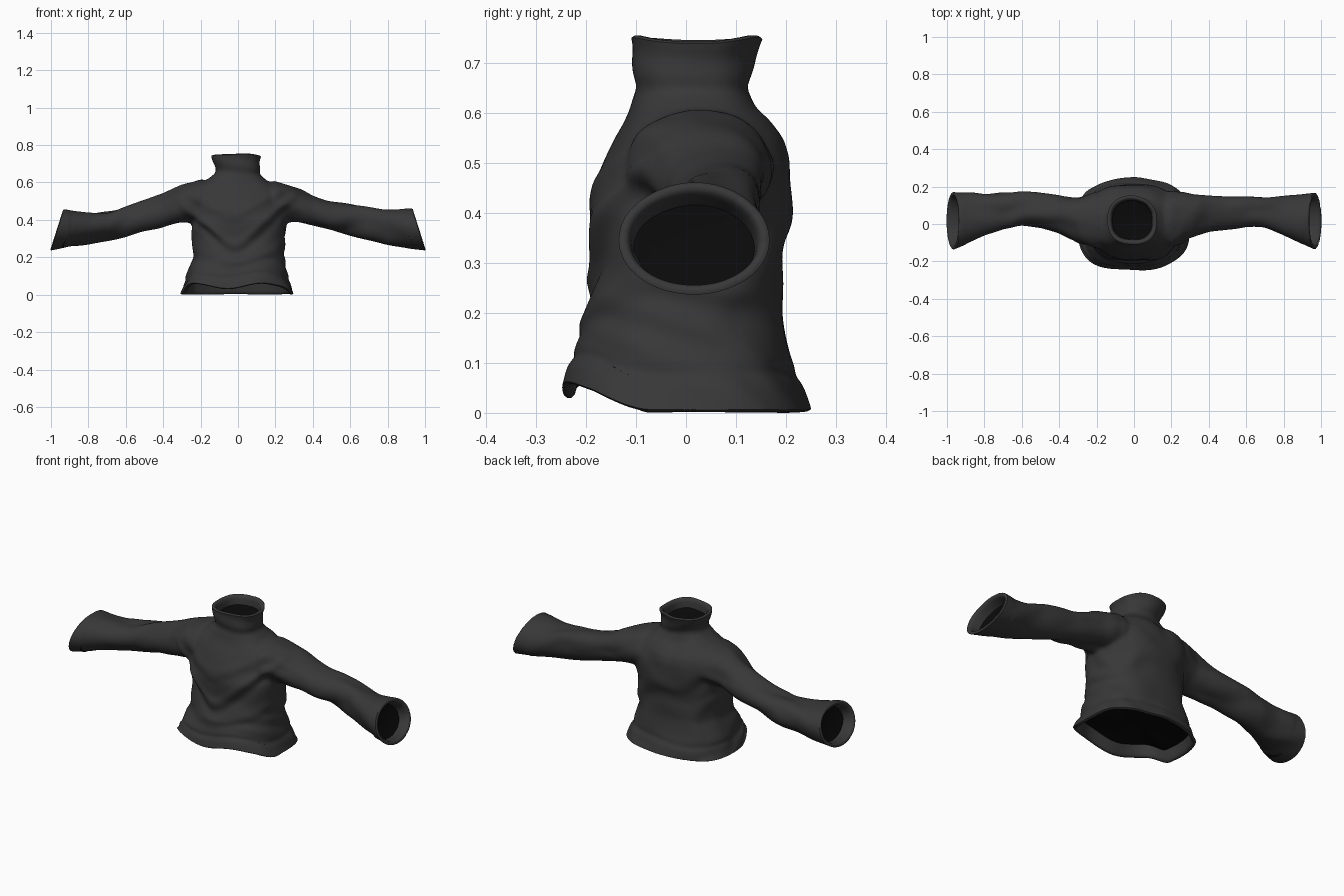
import bpy, bmesh, math
from mathutils import Vector, noise

if "Cube" in bpy.data.objects:
    bpy.data.objects.remove(bpy.data.objects["Cube"])


def material(name, v):
    m = bpy.data.materials.new(name)
    m.diffuse_color = (v, v, v, 1)
    m.use_nodes = True
    m.node_tree.nodes["Principled BSDF"].inputs["Base Color"].default_value = m.diffuse_color
    return m


cloth = material("charcoal cloth", 0.039)
dark = material("dark inside", 0.003)
N = 56


def loft(bm, rings):
    """Skin a closed body through rings of points."""
    loops = [[bm.verts.new(p) for p in r] for r in rings]
    for a, b in zip(loops, loops[1:]):
        for i in range(N):
            j = (i + 1) % N
            bm.faces.new((a[i], a[j], b[j], b[i]))
    bm.faces.new(loops[0][::-1])
    bm.faces.new(loops[-1])


def oval(a0, a1, b0, b1, power):
    """Superellipse fitted between two pairs of limits."""
    out = []
    for i in range(N):
        t = 2 * math.pi * i / N
        c, s = math.cos(t), math.sin(t)
        u = math.copysign(abs(c) ** (2 / power), c)
        v = math.copysign(abs(s) ** (2 / power), s)
        out.append(((a0 + a1) / 2 + u * (a1 - a0) / 2, (b0 + b1) / 2 + v * (b1 - b0) / 2))
    return out


# Torso and neck: height, left, right, front, back
TORSO = [(-.06, -.31, .30, -.25, .255), (.01, -.30, .285, -.247, .245), (.05, -.285, .275, -.24, .23),
         (.10, -.275, .262, -.226, .213), (.20, -.243, .250, -.203, .198), (.30, -.245, .250, -.184, .193),
         (.40, -.25, .258, -.194, .209), (.46, -.255, .25, -.183, .214), (.51, -.255, .245, -.163, .212),
         (.55, -.25, .23, -.143, .198), (.58, -.235, .205, -.125, .17), (.61, -.18, .155, -.113, .135),
         (.65, -.12, .112, -.103, .12), (.70, -.125, .117, -.106, .13), (.745, -.145, .122, -.112, .152),
         (.82, -.152, .127, -.115, .162)]
# Sleeves: distance from centre, bottom, top, front, back, cuff slant
RIGHT = [(.08, .40, .60, -.07, .14, 0), (.20, .385, .61, -.12, .18, 0), (.30, .395, .577, -.08, .168, 0),
         (.40, .372, .537, -.04, .158, .05), (.50, .345, .507, -.027, .153, .1), (.60, .32, .494, -.014, .152, .15),
         (.70, .29, .479, -.024, .149, .2), (.80, .265, .459, -.06, .146, .25), (.88, .25, .456, -.10, .158, .3),
         (.965, .238, .462, -.138, .169, .32), (1.04, .23, .466, -.155, .174, .32)]
LEFT = [(.08, .40, .60, -.07, .14, 0), (.20, .385, .622, -.13, .17, 0), (.30, .39, .59, -.10, .145, 0),
        (.40, .362, .543, -.05, .153, .05), (.50, .342, .509, -.025, .16, .1), (.60, .315, .479, -.014, .174, .15),
        (.70, .29, .45, -.024, .179, .2), (.80, .27, .443, -.056, .164, .25), (.88, .255, .449, -.098, .17, .3),
        (.965, .238, .462, -.138, .172, .32), (1.04, .23, .466, -.155, .176, .32)]

bm = bmesh.new()
loft(bm, [[(x, y, r[0]) for x, y in oval(*r[1:], 2.75 if r[0] < .12 else 2.45)] for r in TORSO])
for side, table in ((1, RIGHT), (-1, LEFT)):
    loft(bm, [[(side * (x - k * (z - (z0 + z1) / 2)), y, z) for y, z in oval(y0, y1, z0, z1, 2)]
              for x, z0, z1, y0, y1, k in table])
bmesh.ops.recalc_face_normals(bm, faces=bm.faces)
mesh = bpy.data.meshes.new("sweater")
bm.to_mesh(mesh)
bm.free()
sweater = bpy.data.objects.new("sweater", mesh)
bpy.context.collection.objects.link(sweater)

# Fuse the tubes into one garment
rm = sweater.modifiers.new("fuse", 'REMESH')
rm.mode = 'VOXEL'
rm.voxel_size = 0.0095
sm = sweater.modifiers.new("soften", 'SMOOTH')
sm.factor = 0.5
sm.iterations = 14
dg = bpy.context.evaluated_depsgraph_get()
sweater.data = bpy.data.meshes.new_from_object(sweater.evaluated_get(dg))
sweater.modifiers.clear()

# Cut the neck, hem and cuff openings
bm = bmesh.new()
bm.from_mesh(sweater.data)
cuts = [((0, 0, .745), (0, 0, 1)), ((0, 0, .008), (0, 0, -1)),
        ((.965, 0, .349), (1, 0, .32)), ((-.965, 0, .349), (-1, 0, .32))]
for co, no in cuts:
    bmesh.ops.bisect_plane(bm, geom=bm.verts[:] + bm.edges[:] + bm.faces[:], dist=1e-5,
                           plane_co=co, plane_no=no, clear_outer=True)
bmesh.ops.remove_doubles(bm, verts=bm.verts, dist=0.002)
bm.normal_update()


def bump(d, w):
    return math.exp(-(d / w) ** 2)


def fold(p):
    """Height of the cloth folds at a point."""
    x, y, z = p
    ax = abs(x)
    arm = min(1, max(0, (ax - .22) / .12))
    h = 0.0
    n = noise.noise(p * 5)
    # draped V folds on the chest, softer ones on the back
    if y < .05:
        for base, slope, amp in ((.28, .9, .010), (.17, .5, .004), (.44, .6, .004)):
            d = z - base - slope * (math.hypot(x + .02, .05) - .05) + .03 * n
            h += amp * (bump(d, .03) - .8 * bump(d + .055, .03)) * (1 - arm) * min(1, (.05 - y) / .1)
    else:
        h += .005 * math.sin(20 * (z + .5 * x) + 4 * n) * (1 - arm) * min(1, (y - .05) / .05)
    # long twisting folds along the sleeves
    ang = math.atan2(z - (.53 - .19 * ax), y - .06)
    fade = arm * min(1, max(0, (1.0 - ax) / .2))
    h += .006 * fade * math.sin(3 * ang + 9 * x + 2.5 * n)
    # stretched creases at the shoulder, rings round the collar
    h += .003 * bump(ax - .27, .1) * math.sin(50 * (z + .5 * y) + 5 * n)
    if z > .62:
        h += .003 * math.sin(75 * z + 25 * x * y + 14 * x) * min(1, (z - .62) / .04)
    # gathered seam over the hem
    h -= .005 * bump(z - .078 - .008 * math.sin(11 * x), .016) * (ax < .4)
    return h + .004 * noise.noise(p * 7) * (ax < .9)


moves = [(v, v.co + v.normal * fold(v.co)) for v in bm.verts]
for v, co in moves:
    x, y, z = co
    # wavy hem, lifted at the front and pulled out at the corners
    if abs(x) < .42 and z < .2:
        w = 1 - max(0, z) / .2
        front = min(1, max(0, (-y - .07) / .13))
        front *= front * (3 - 2 * front)
        co.z += w * front * (.044 + .015 * math.sin(17 * x - .6))
        co.x += math.copysign(.012, x) * w * w * bump(abs(x) - .27, .07)
        co.y *= 1 + .02 * w * math.sin(23 * x) * front
    # uneven collar rim
    if z > .66:
        co.z += (z - .66) / .085 * (.6 * (y - .02) ** 2 - .003 + .002 * math.sin(30 * x))
    v.co = co
low = min(v.co.z for v in bm.verts)
for v in bm.verts:
    v.co.z -= low - .004


def opening(co):
    if co.z > .65:
        return "neck"
    return "hem" if abs(co.x) < .6 else "right_cuff" if co.x > 0 else "left_cuff"


# Roll each rim inward, run a short inner wall, then close it with a dark inside
AXES = {"neck": Vector((0, 0, -1)), "hem": Vector((0, 0, 1)),
        "right_cuff": Vector((-1, 0, -.32)).normalized(), "left_cuff": Vector((1, 0, -.32)).normalized()}
ROLL = [(.006, -.004), (.008, 0), (.007, .007), (.004, .014)]
WALL = {"neck": (.003, .03), "hem": (.008, .04), "right_cuff": (.005, .038), "left_cuff": (.005, .038)}
loops = {k: [] for k in AXES}
for e in bm.edges:
    if e.is_boundary:
        loops[opening(e.verts[0].co)].append(e)
black = []
for name, edges in loops.items():
    axis = AXES[name]
    for inset, depth in ROLL + [WALL[name]]:
        geom = bmesh.ops.extrude_edge_only(bm, edges=edges)["geom"]
        edges = [g for g in geom if isinstance(g, bmesh.types.BMEdge) and g.is_boundary]
        ring = list({v for e in edges for v in e.verts})
        mid = sum((v.co for v in ring), Vector()) / len(ring)
        for v in ring:
            r = mid - v.co
            r -= axis * r.dot(axis)
            v.co += r.normalized() * inset + axis * depth
    mid = sum((v.co for v in ring), Vector()) / len(ring)
    hub = bm.verts.new(mid + axis * .02)
    for e in edges:
        black.append(bm.faces.new((e.verts[0], e.verts[1], hub)))
for f in bm.faces:
    f.smooth = True
for f in black:
    f.material_index = 1
bmesh.ops.recalc_face_normals(bm, faces=bm.faces)
sweater.data.materials.clear()
sweater.data.materials.append(cloth)
sweater.data.materials.append(dark)
bm.to_mesh(sweater.data)
bm.free()

bpy.context.view_layer.objects.active = sweater
sweater.select_set(True)
bpy.ops.object.shade_smooth_by_angle(angle=math.radians(50))
